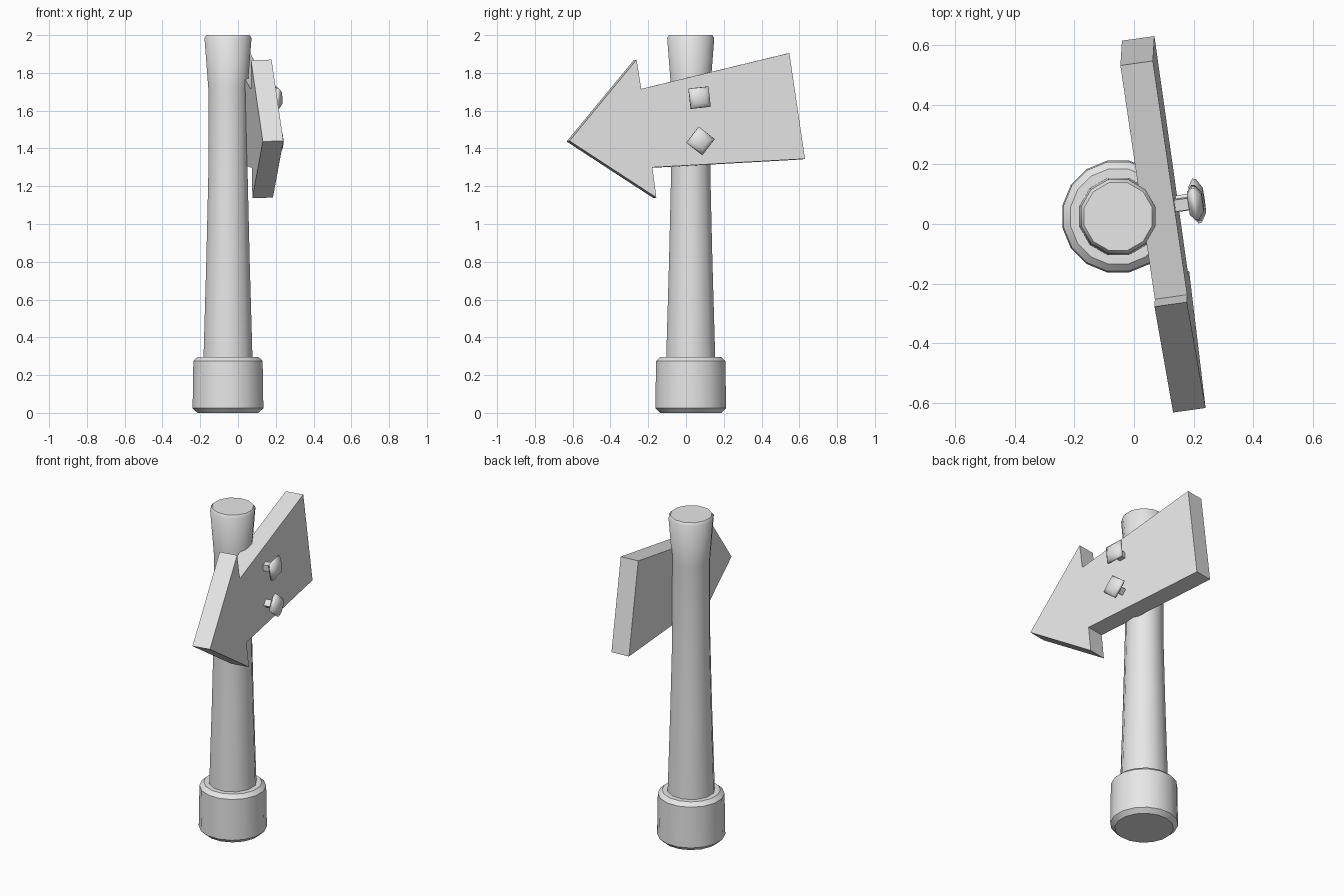
import bpy, bmesh, math
from mathutils import Vector, Matrix

cube = bpy.data.objects.get("Cube")
if cube:
    bpy.data.objects.remove(cube, do_unlink=True)

grey = bpy.data.materials.new("plain grey")
grey.use_nodes = True
grey.diffuse_color = (0.8, 0.8, 0.8, 1)
grey.node_tree.nodes["Principled BSDF"].inputs["Base Color"].default_value = (0.8, 0.8, 0.8, 1)


def finish(name, bm, smooth=None):
    bmesh.ops.recalc_face_normals(bm, faces=bm.faces[:])
    mesh = bpy.data.meshes.new(name)
    bm.to_mesh(mesh)
    bm.free()
    mesh.materials.append(grey)
    obj = bpy.data.objects.new(name, mesh)
    bpy.context.collection.objects.link(obj)
    if smooth:
        bpy.ops.object.select_all(action="DESELECT")
        obj.select_set(True)
        bpy.context.view_layer.objects.active = obj
        bpy.ops.object.shade_smooth_by_angle(angle=math.radians(smooth))
    return obj


def lathe(name, profile, sides, smooth, matrix, turn=0.0):
    """Stack of regular rings (radius, height), capped at both ends."""
    bm = bmesh.new()
    rings = []
    for radius, height in profile:
        angles = [turn + math.tau * i / sides for i in range(sides)]
        rings.append([bm.verts.new((radius * math.cos(a), radius * math.sin(a), height))
                      for a in angles])
    for low, high in zip(rings, rings[1:]):
        for i in range(sides):
            j = (i + 1) % sides
            bm.faces.new((low[i], low[j], high[j], high[i]))
    bm.faces.new(rings[0])
    bm.faces.new(rings[-1])
    bm.transform(matrix)
    return finish(name, bm, smooth)


# Post and its base collar
axis = Matrix.Translation((-0.053, 0.025, 0))
lathe("base", [(0.165, 0), (0.191, 0.025), (0.187, 0.275), (0.163, 0.297)],
      16, 30, axis, math.pi / 16)
lathe("post", [(0.136, 0.2), (0.134, 0.3), (0.119, 0.8), (0.108, 1.25), (0.108, 1.72),
               (0.129, 1.985), (0.118, 2.0)], 12, 50, axis, math.pi / 12)


# Arrow board, lying in a slightly turned and tilted plane
def board_point(y, z):
    return Vector((0.197 - 0.14 * y - 0.03 * z, y, z))


normal = Vector((1, 0.14, 0.03)).normalized()
outline = [(-0.617, 1.44), (-0.262, 1.87), (-0.237, 1.715), (0.547, 1.905),
           (0.63, 1.345), (-0.178, 1.30), (-0.157, 1.14)]
bm = bmesh.new()
face = bm.faces.new([bm.verts.new(board_point(y, z)) for y, z in outline])
solid = bmesh.ops.extrude_face_region(bm, geom=[face], use_keep_orig=True)
back = [v for v in solid["geom"] if isinstance(v, bmesh.types.BMVert)]
bmesh.ops.translate(bm, verts=back, vec=normal * -0.11)
finish("arrow_board", bm)

# Square nails with domed heads
nail = [(0.028, -0.03), (0.028, 0.045), (0.05, 0.045), (0.077, 0.062),
        (0.074, 0.074), (0.042, 0.093)]
for label, y, z, angle in (("upper", 0.063, 1.667, 6), ("lower", 0.068, 1.438, 52)):
    place = (Matrix.Translation(board_point(y, z))
             @ normal.to_track_quat("Z", "Y").to_matrix().to_4x4()
             @ Matrix.Rotation(math.radians(angle), 4, "Z"))
    lathe(label + "_nail", nail, 4, 60, place, math.pi / 4)
